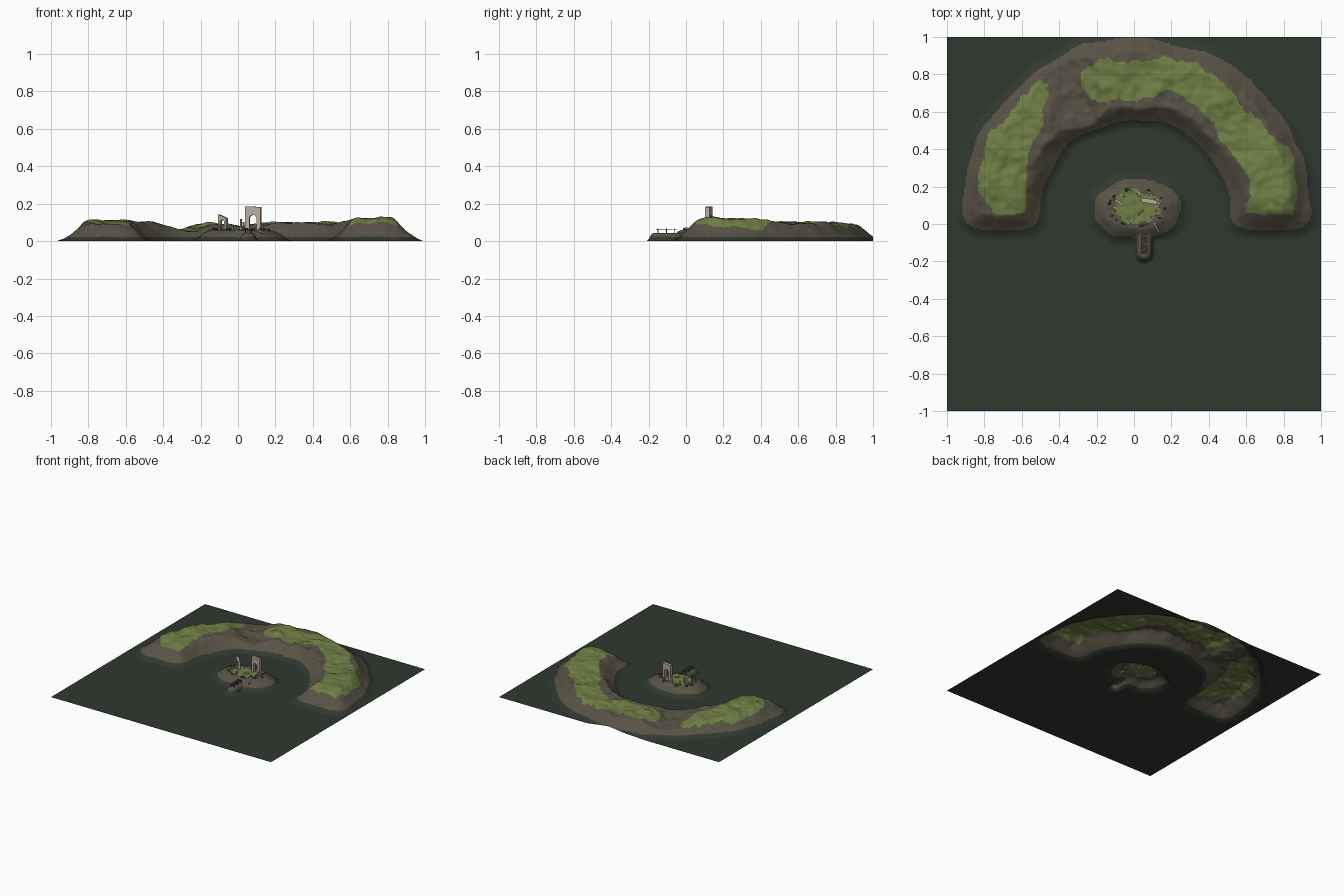
import bpy, bmesh, math, random
from mathutils import Vector, Matrix, noise

random.seed(4)
cube = bpy.data.objects.get("Cube")
if cube:
    bpy.data.objects.remove(cube, do_unlink=True)


def material(name, rgb):
    m = bpy.data.materials.new(name)
    m.use_nodes = True
    m.diffuse_color = (*rgb, 1)
    bsdf = m.node_tree.nodes["Principled BSDF"]
    bsdf.inputs["Base Color"].default_value = (*rgb, 1)
    bsdf.inputs["Roughness"].default_value = 0.9
    return m


SEA = material("dark sea", (0.029, 0.040, 0.028))
EARTH = material("brown earth", (0.098, 0.086, 0.058))
GRASS = material("moss green", (0.16, 0.21, 0.06))
STONE = material("pale stone", (0.48, 0.42, 0.35))
GREY = material("weathered stone", (0.22, 0.20, 0.17))
WOOD = material("dark timber", (0.07, 0.065, 0.04))
LEAF = material("dark leaf", (0.07, 0.10, 0.03))

# Crescent sections: angle, ridge height, grass centre radius, grass half width
RIDGE = [(-20, .115, .72, .13), (5, .12, .72, .14), (20, .118, .755, .14),
         (40, .088, .71, .10), (55, .098, .745, .10), (70, .098, .78, .09),
         (90, .08, .71, .11), (105, .092, .735, .11), (111, .065, .74, .08),
         (114, .05, .74, -.04), (121, .05, .84, -.03), (126, .07, .84, .04),
         (132, .095, .79, .06), (140, .098, .76, .10), (155, .105, .77, .12),
         (170, .105, .72, .13), (180, .09, .67, .09), (200, .085, .66, .06)]


def ridge_at(angle):
    angle = max(RIDGE[0][0], min(RIDGE[-1][0] - .01, angle))
    for a, b in zip(RIDGE, RIDGE[1:]):
        if a[0] <= angle < b[0]:
            t = (angle - a[0]) / (b[0] - a[0])
            return [p + (q - p) * t for p, q in zip(a, b)][1:]


def smooth(t):
    t = max(0, min(1, t))
    return t * t * (3 - 2 * t)


def rough(x, y, scale):
    return noise.noise(Vector((x * scale, y * scale, 1.7)))


def polar(x, y):
    dx, dy = x - .01, y - .05
    angle = math.degrees(math.atan2(dy, dx))
    return math.hypot(dx, dy), angle + 360 if angle < -90 else angle


def island_distance(x, y):
    wobble = 1 + .1 * rough(x, y, 9)
    return math.hypot((x - .012) / .29, (y - .083) / .2) * wobble


def height(x, y):
    # Crescent ridge
    r, angle = polar(x, y)
    top = ridge_at(angle)[0]
    across = abs(r - .725) + .025 * rough(x, y, 5)
    end = max(0, .18 - y)
    d = (across ** 4 + end ** 4) ** .25
    rise = smooth((.265 - d) / .18)
    bumps = .014 * rough(x, y, 11) + .008 * rough(x, y, 24)
    h = min(.11 * rise, top) if top < .11 else top * rise
    h += bumps * rise
    # Central island and the causeway running from it
    lift = smooth((1 - island_distance(x, y)) / .5)
    h = max(h, .06 * lift + .004 * lift * rough(x, y, 30))
    d = math.hypot(x - .055, max(0, -.155 - y, y))
    return max(0, h, .043 * smooth((.056 - d) / .034))


def ground_material(x, y, z):
    if z < .021:
        return 0
    if y < .32 and abs(x) < .3:
        patch = math.hypot((x - .015) / .125, (y - .09) / .09)
        return 2 if patch + .3 * rough(x, y, 25) < 1 else 1
    r, angle = polar(x, y)
    _, centre, half = ridge_at(angle)
    edge = half - abs(r - centre) + .035 * rough(x, y, 9) + .015 * rough(x, y, 28)
    return 2 if edge > 0 and y > .055 + .02 * rough(x, y, 14) else 1


def add(name, bm, mats):
    mesh = bpy.data.meshes.new(name)
    bmesh.ops.recalc_face_normals(bm, faces=bm.faces)
    bm.to_mesh(mesh)
    bm.free()
    for m in mats:
        mesh.materials.append(m)
    ob = bpy.data.objects.new(name, mesh)
    bpy.context.collection.objects.link(ob)
    return ob


def place(x, y, z, turn=0, tilt=0):
    return (Matrix.Translation((x, y, z)) @ Matrix.Rotation(math.radians(turn), 4, "Z")
            @ Matrix.Rotation(math.radians(tilt), 4, "X"))


def block(bm, where, size):
    bmesh.ops.create_cube(bm, size=1, matrix=where @ Matrix.Diagonal((*size, 1)))


def column(bm, where, radius, length):
    bmesh.ops.create_cone(bm, cap_ends=True, segments=8, radius1=radius, radius2=radius * .85,
                          depth=length, matrix=where @ Matrix.Translation((0, 0, length / 2)))


def arch(name, where, half, tall_left, tall_right, inner, spring, depth):
    bm = bmesh.new()
    pts = [(-half, 0), (-half, tall_left), (half, tall_right), (half, 0), (inner, 0)]
    pts += [(inner * math.cos(a * math.pi / 10), spring + inner * math.sin(a * math.pi / 10))
            for a in range(11)] + [(-inner, 0)]
    face = bm.faces.new([bm.verts.new((x, -depth / 2, z)) for x, z in pts])
    out = bmesh.ops.extrude_face_region(bm, geom=[face])
    moved = [v for v in out["geom"] if isinstance(v, bmesh.types.BMVert)]
    bmesh.ops.translate(bm, verts=moved, vec=(0, depth, 0))
    bm.transform(where)
    return add(name, bm, [STONE])


# Terrain sheet
bm = bmesh.new()
bmesh.ops.create_grid(bm, x_segments=240, y_segments=240, size=1)
for v in bm.verts:
    v.co.z = height(v.co.x, v.co.y)
for f in bm.faces:
    f.material_index = ground_material(*f.calc_center_median())
    f.smooth = True
add("terrain", bm, [SEA, EARTH, GRASS])

# Ruined gateways
arch("tall_gateway", place(.082, .122, .055, -10), .042, .13, .128, .02, .065, .024)
arch("broken_gateway", place(-.08, .115, .055, -35), .026, .088, .068, .013, .045, .016)

# Standing and fallen columns
bm = bmesh.new()
for x, y, tall in [(.015, .16, .06), (.03, .15, .04), (-.05, .15, .035), (-.03, .03, .025),
                   (.13, .09, .03), (-.1, .07, .03)]:
    column(bm, place(x, y, height(x, y) - .005), .006, tall + .005)
column(bm, place(.105, .01, .055, 28, 98), .008, .06)
column(bm, place(.02, .05, .066, 130, 90), .006, .04)
add("columns", bm, [STONE])

# Rubble ring around the clearing
for name, mat, count in [("pale_rubble", STONE, 24), ("grey_rubble", GREY, 26)]:
    bm = bmesh.new()
    for i in range(count):
        a = random.uniform(0, math.tau)
        k = random.uniform(.85, 1.1)
        x, y = .015 + .125 * k * math.cos(a), .09 + .085 * k * math.sin(a)
        s = random.uniform(.006, .014)
        block(bm, place(x, y, height(x, y) + s * .3, random.uniform(0, 90)),
              (s, s * .7, s * random.uniform(.7, 1.3)))
    add(name, bm, [mat])

# Small bushes
bm = bmesh.new()
for i in range(16):
    a = random.uniform(0, math.tau)
    x, y = .015 + .15 * math.cos(a), .09 + .1 * math.sin(a)
    bmesh.ops.create_icosphere(bm, subdivisions=1, radius=random.uniform(.005, .01),
                               matrix=place(x, y, height(x, y) + .004))
add("bushes", bm, [LEAF])

# Landing stage on the causeway
bm = bmesh.new()
for i in range(9):
    y = -.155 + i * .0125
    block(bm, place(.055, y, .061, random.uniform(-6, 6)), (.034, .009, .004))
for y in (-.15, -.105, -.06):
    for side in (-1, 1):
        block(bm, place(.055 + side * .014, y, .05), (.005, .005, .034))
add("landing_stage", bm, [WOOD])
